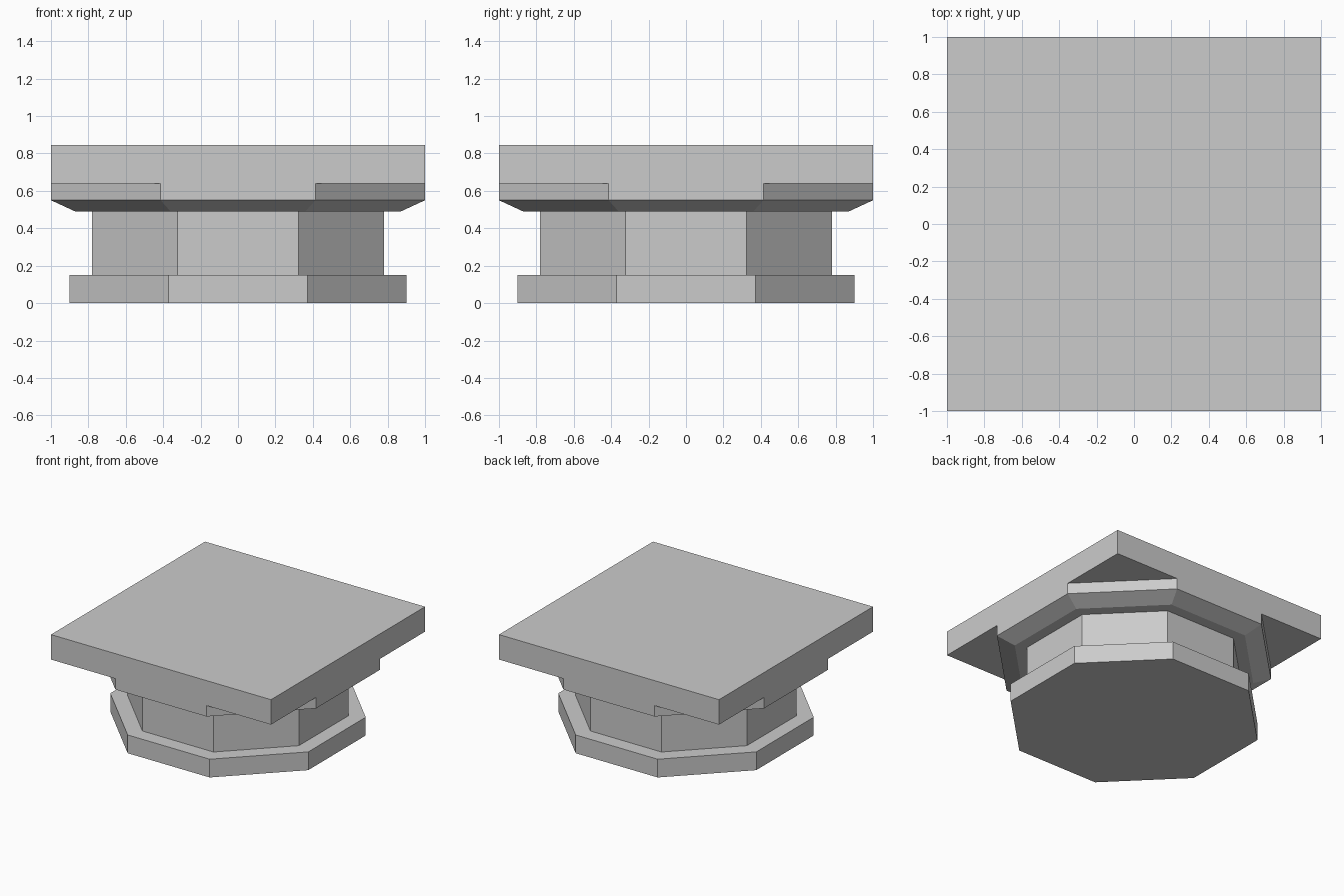
import bpy, bmesh
from math import cos, sin, pi

if "Cube" in bpy.data.objects:
    bpy.data.objects.remove(bpy.data.objects["Cube"])


def loft(name, sides, profile):
    """Stack regular polygon rings given as (apothem, z) and cap both ends."""
    bm = bmesh.new()
    rings = []
    for apothem, z in profile:
        r = apothem / cos(pi / sides)
        rings.append([bm.verts.new((r * cos((2 * i + 1) * pi / sides),
                                    r * sin((2 * i + 1) * pi / sides), z))
                      for i in range(sides)])
    for low, high in zip(rings, rings[1:]):
        for i in range(sides):
            j = (i + 1) % sides
            bm.faces.new((low[i], low[j], high[j], high[i]))
    bm.faces.new(rings[0][::-1])
    bm.faces.new(rings[-1])
    bmesh.ops.recalc_face_normals(bm, faces=bm.faces)
    mesh = bpy.data.meshes.new(name)
    bm.to_mesh(mesh)
    bm.free()
    obj = bpy.data.objects.new(name, mesh)
    bpy.context.collection.objects.link(obj)
    return obj


# Octagonal pedestal: wide foot, narrower column, flared collar
loft("octagonal_pedestal", 8, [
    (0.90, 0.0), (0.90, 0.15),
    (0.78, 0.15), (0.78, 0.49),
    (0.87, 0.49), (1.0, 0.55), (1.0, 0.64),
])

# Square top slab, flush with four sides of the collar
loft("square_top_slab", 4, [(1.0, 0.64), (1.0, 0.845)])
